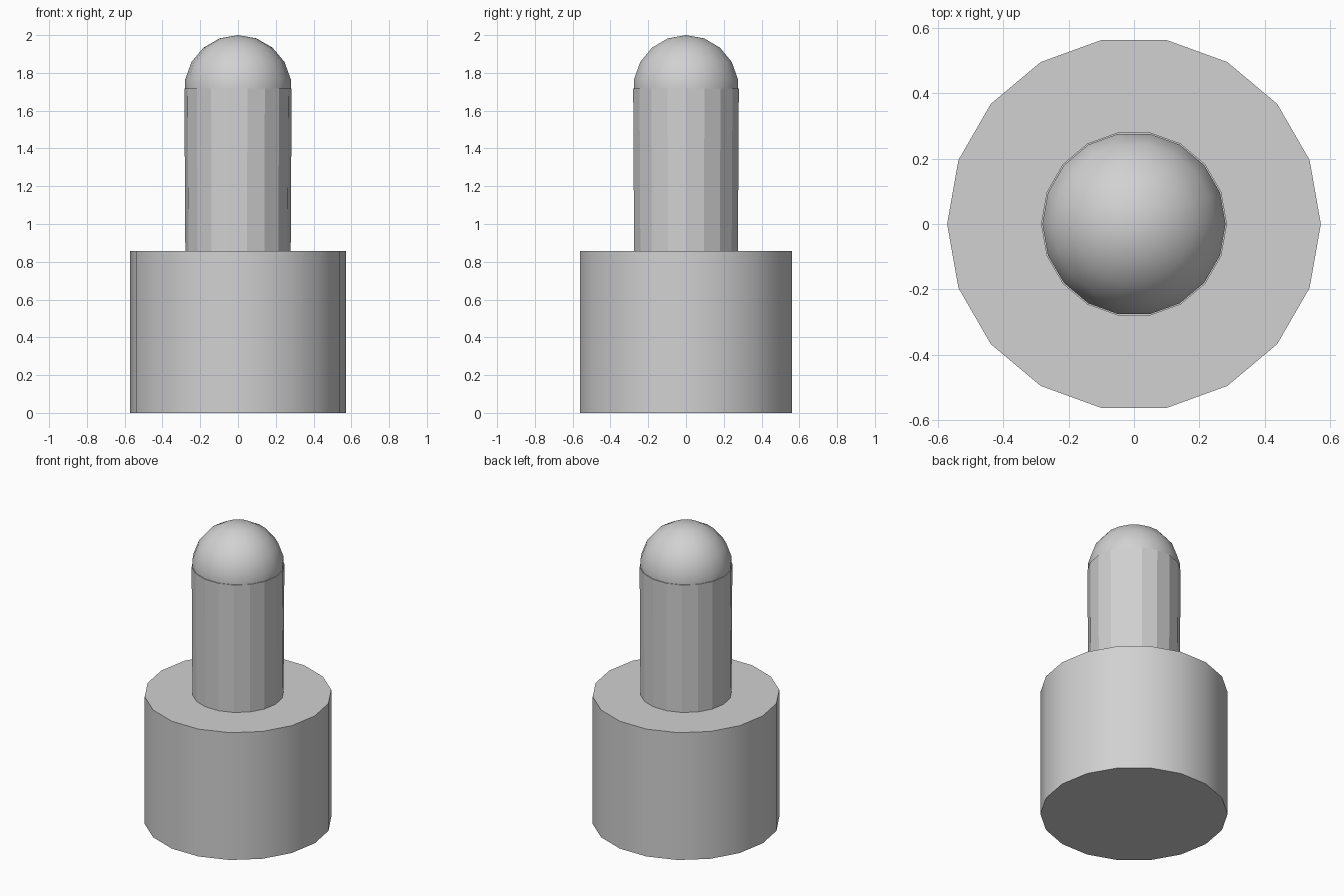
import bpy, bmesh, math
from mathutils import Matrix

SIDES = 18
cube = bpy.data.objects.get("Cube")
if cube:
    bpy.data.objects.remove(cube, do_unlink=True)

grey = bpy.data.materials.new("plain grey")
grey.use_nodes = True
colour = (0.64, 0.64, 0.64, 1)
grey.diffuse_color = colour
grey.node_tree.nodes["Principled BSDF"].inputs["Base Color"].default_value = colour


def finish(name, bm, smooth):
    # A corner of every ring points along +x
    first = max(bm.verts, key=lambda v: v.co.xy.length)
    turn = Matrix.Rotation(-math.atan2(first.co.y, first.co.x), 4, "Z")
    bmesh.ops.transform(bm, matrix=turn, verts=bm.verts)
    for face in bm.faces:
        face.smooth = smooth
    mesh = bpy.data.meshes.new(name)
    bm.to_mesh(mesh)
    bm.free()
    mesh.materials.append(grey)
    obj = bpy.data.objects.new(name, mesh)
    bpy.context.collection.objects.link(obj)
    return obj


def column(name, bottom, top, r_bottom, r_top, smooth):
    bm = bmesh.new()
    bmesh.ops.create_cone(bm, cap_ends=True, segments=SIDES, radius1=r_bottom,
                          radius2=r_top, depth=top - bottom)
    obj = finish(name, bm, smooth)
    obj.location.z = (bottom + top) / 2
    return obj


# Wide base with smooth sides and sharp rims
base = column("base", 0, 0.857, 0.571, 0.571, True)
bpy.ops.object.select_all(action="DESELECT")
base.select_set(True)
bpy.context.view_layer.objects.active = base
bpy.ops.object.shade_smooth_by_angle(angle=math.radians(30))

# Faceted shaft
column("shaft", 0.857, 1.717, 0.279, 0.284, False)

# Rounded tip
bm = bmesh.new()
bmesh.ops.create_uvsphere(bm, u_segments=SIDES, v_segments=9, radius=0.284)
finish("tip", bm, True).location.z = 1.716
